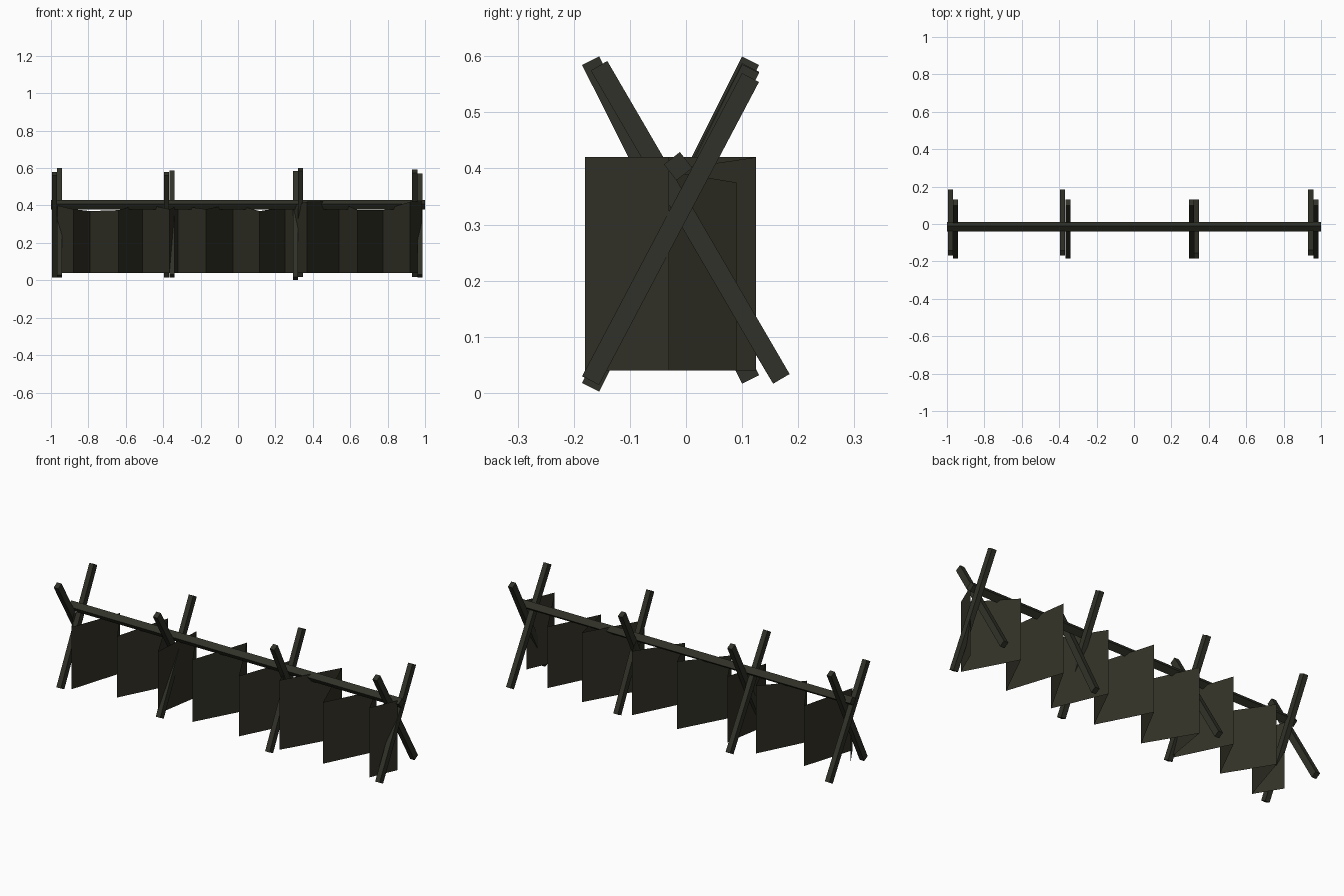
import bpy, bmesh, math
from mathutils import Matrix, Vector

if "Cube" in bpy.data.objects:
    bpy.data.objects.remove(bpy.data.objects["Cube"])


def material(name, rgb):
    m = bpy.data.materials.new(name)
    m.diffuse_color = (*rgb, 1)
    m.use_nodes = True
    m.node_tree.nodes["Principled BSDF"].inputs["Base Color"].default_value = m.diffuse_color
    return m


timber = material("dark timber", (0.030, 0.031, 0.021))
mesh_dark = material("dark olive mesh", (0.031, 0.030, 0.019))


def add_object(name, bm, mat):
    me = bpy.data.meshes.new(name)
    bm.to_mesh(me)
    bm.free()
    me.materials.append(mat)
    ob = bpy.data.objects.new(name, me)
    bpy.context.collection.objects.link(ob)
    return ob


def bar(name, a, b, width, depth, roll=0.0):
    """Square-section timber running from point a to point b."""
    a, b = Vector(a), Vector(b)
    z = (b - a).normalized()
    side = Vector((1, 0, 0)) if abs(z.x) < 0.9 else Vector((0, 1, 0))
    y = z.cross(side).normalized()
    x = y.cross(z)
    rot = Matrix((x, y, z)).transposed().to_4x4()
    bm = bmesh.new()
    bmesh.ops.create_cube(bm, size=1, matrix=Matrix.Translation((a + b) / 2) @ rot
                          @ Matrix.Rotation(roll, 4, 'Z')
                          @ Matrix.Diagonal((width, depth, (b - a).length, 1)))
    add_object(name, bm, timber)


# Long rail, turned on its edge
bar("rail", (-1, -0.014, 0.404), (1, -0.014, 0.404), 0.036, 0.036, math.radians(38))

# Crossed legs: x, bottom (y, z), top (y, z)
legs = [
    (-0.982, (0.170, 0.025), (-0.155, 0.570)),
    (-0.955, (-0.170, 0.022), (0.115, 0.592)),
    (-0.382, (0.170, 0.025), (-0.155, 0.570)),
    (-0.354, (-0.170, 0.022), (0.115, 0.580)),
    (0.307, (-0.170, 0.010), (0.115, 0.578)),
    (0.335, (0.115, 0.024), (-0.170, 0.592)),
    (0.945, (0.170, 0.025), (-0.155, 0.583)),
    (0.972, (-0.170, 0.022), (0.115, 0.562)),
]
for i, (x, lo, hi) in enumerate(legs):
    bar(f"crossed_leg_{i + 1}", (x, *lo), (x, *hi), 0.027, 0.034)

# Zigzag screen hanging below the rail: x, y, top height at each fold
folds = [
    (-0.965, -0.04, 0.40), (-0.88, -0.18, 0.38), (-0.79, 0.11, 0.37),
    (-0.64, -0.13, 0.375), (-0.51, 0.125, 0.41), (-0.365, -0.17, 0.38),
    (-0.32, 0.10, 0.40), (-0.17, -0.15, 0.38), (-0.027, 0.115, 0.41),
    (0.115, -0.157, 0.37), (0.25, 0.11, 0.39), (0.37, -0.17, 0.42),
    (0.54, 0.125, 0.42), (0.64, -0.18, 0.375), (0.775, 0.09, 0.375),
    (0.92, -0.18, 0.42), (0.985, -0.03, 0.42),
]
bm = bmesh.new()
pairs = [(bm.verts.new((x, y, 0.04)), bm.verts.new((x, y, t))) for x, y, t in folds]
for (a, b), (c, d) in zip(pairs, pairs[1:]):
    bm.faces.new((a, c, d, b))
add_object("zigzag_screen", bm, mesh_dark)
